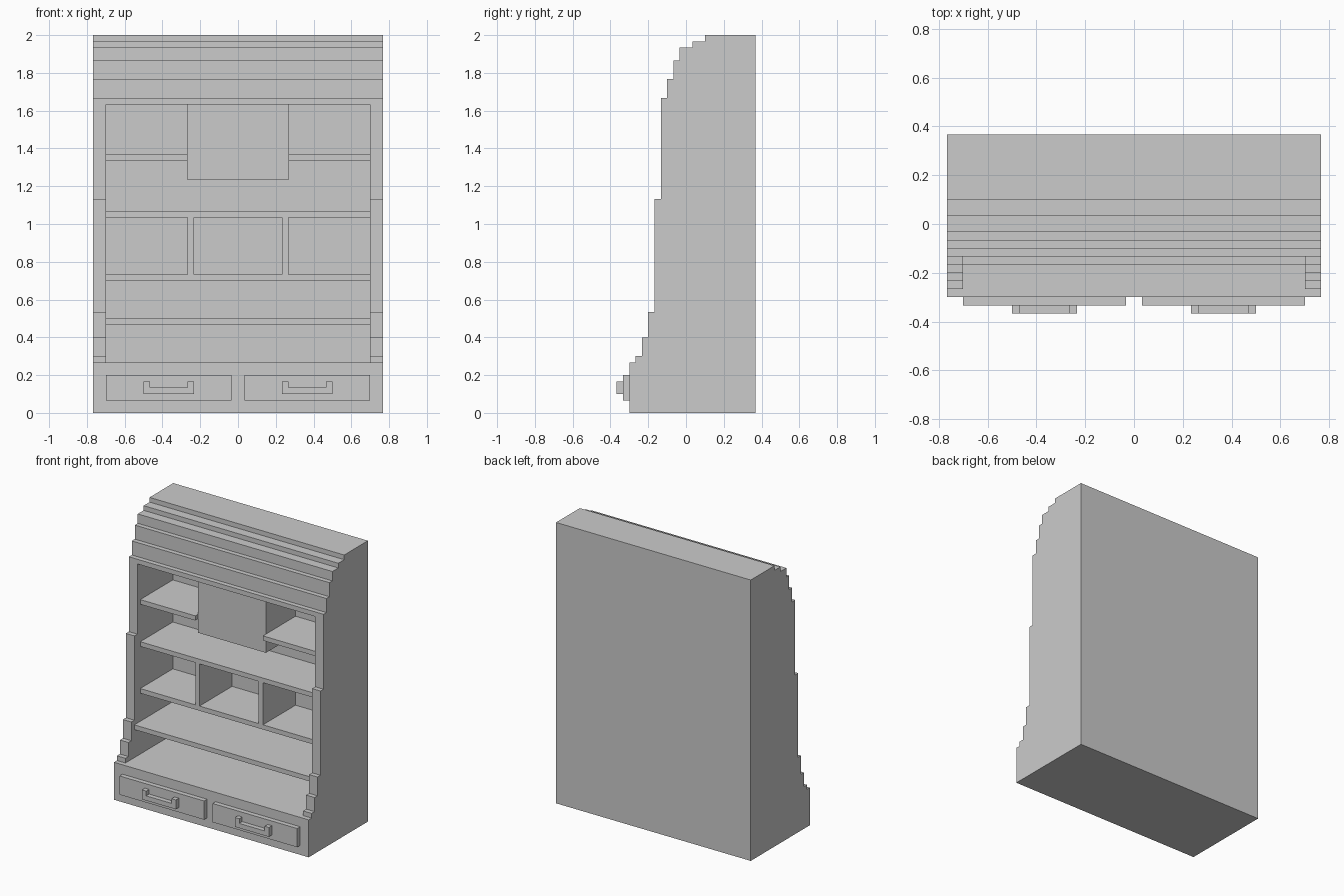
import bpy, bmesh

if "Cube" in bpy.data.objects:
    bpy.data.objects.remove(bpy.data.objects["Cube"])

U = 1 / 30  # all dimensions below sit on a 1/30 grid


def extrude_x(name, outline, x0, x1):
    """Extrude a closed (y, z) outline along x."""
    bm = bmesh.new()
    face = bm.faces.new([bm.verts.new((x0 * U, y * U, z * U)) for y, z in outline])
    ext = bmesh.ops.extrude_face_region(bm, geom=[face])
    moved = [v for v in ext["geom"] if isinstance(v, bmesh.types.BMVert)]
    bmesh.ops.translate(bm, verts=moved, vec=((x1 - x0) * U, 0, 0))
    return finish(name, bm)


def extrude_y(name, outline, y0, y1):
    """Extrude a closed (x, z) outline along y."""
    bm = bmesh.new()
    face = bm.faces.new([bm.verts.new((x * U, y0 * U, z * U)) for x, z in outline])
    ext = bmesh.ops.extrude_face_region(bm, geom=[face])
    moved = [v for v in ext["geom"] if isinstance(v, bmesh.types.BMVert)]
    bmesh.ops.translate(bm, verts=moved, vec=(0, (y1 - y0) * U, 0))
    return finish(name, bm)


def finish(name, bm):
    bmesh.ops.recalc_face_normals(bm, faces=bm.faces)
    mesh = bpy.data.meshes.new(name)
    bm.to_mesh(mesh)
    bm.free()
    obj = bpy.data.objects.new(name, mesh)
    bpy.context.collection.objects.link(obj)
    return obj


def box(name, x0, x1, y0, y1, z0, z1):
    return extrude_x(name, [(y0, z0), (y1, z0), (y1, z1), (y0, z1)], x0, x1)


# Carcass: stepped side profile, each pair is (front y, top z of the step)
steps = [(-9, 8), (-8, 9), (-7, 12), (-6, 16), (-5, 34), (-4, 50),
         (-3, 53), (-2, 56), (-1, 58), (1, 59), (3, 60)]
outline, z = [(11, 0)], 0
for y, top in steps:
    outline += [(y, z), (y, top)]
    z = top
outline.append((11, 60))
carcass = extrude_x("carcass", outline, -23, 23)

# Open niche cut into the front
niche = box("niche_cutter", -21, 21, -20, 8, 8, 49)
niche.hide_render = True
mod = carcass.modifiers.new("niche", "BOOLEAN")
mod.operation = "DIFFERENCE"
mod.solver = "EXACT"
mod.object = niche
bpy.context.view_layer.objects.active = carcass
bpy.ops.object.modifier_apply(modifier=mod.name)
bpy.data.objects.remove(niche)

# Full-width shelves
box("lower_shelf", -21, 21, -5, 8, 14, 15)
box("middle_shelf", -21, 21, -3, 8, 21, 22)
box("upper_shelf", -21, 21, -3, 8, 31, 32)

# Central hanging cabinet
box("centre_cabinet", -8, 8, -2, 8, 37, 49)

# Mirrored parts: small shelves, dividers, drawers, handles
for side, s in (("left", -1), ("right", 1)):
    box(side + "_small_shelf", s * 8, s * 21, -3, 8, 40, 41)
    box(side + "_divider", s * 7, s * 8, -3, 8, 22, 31)
    box(side + "_drawer", s * 1, s * 21, -10, -9, 2, 6)
    u_shape = [(7, 3), (15, 3), (15, 5), (14, 5), (14, 4), (8, 4), (8, 5), (7, 5)]
    extrude_y(side + "_handle", [(s * x, z) for x, z in u_shape], -11, -10)
